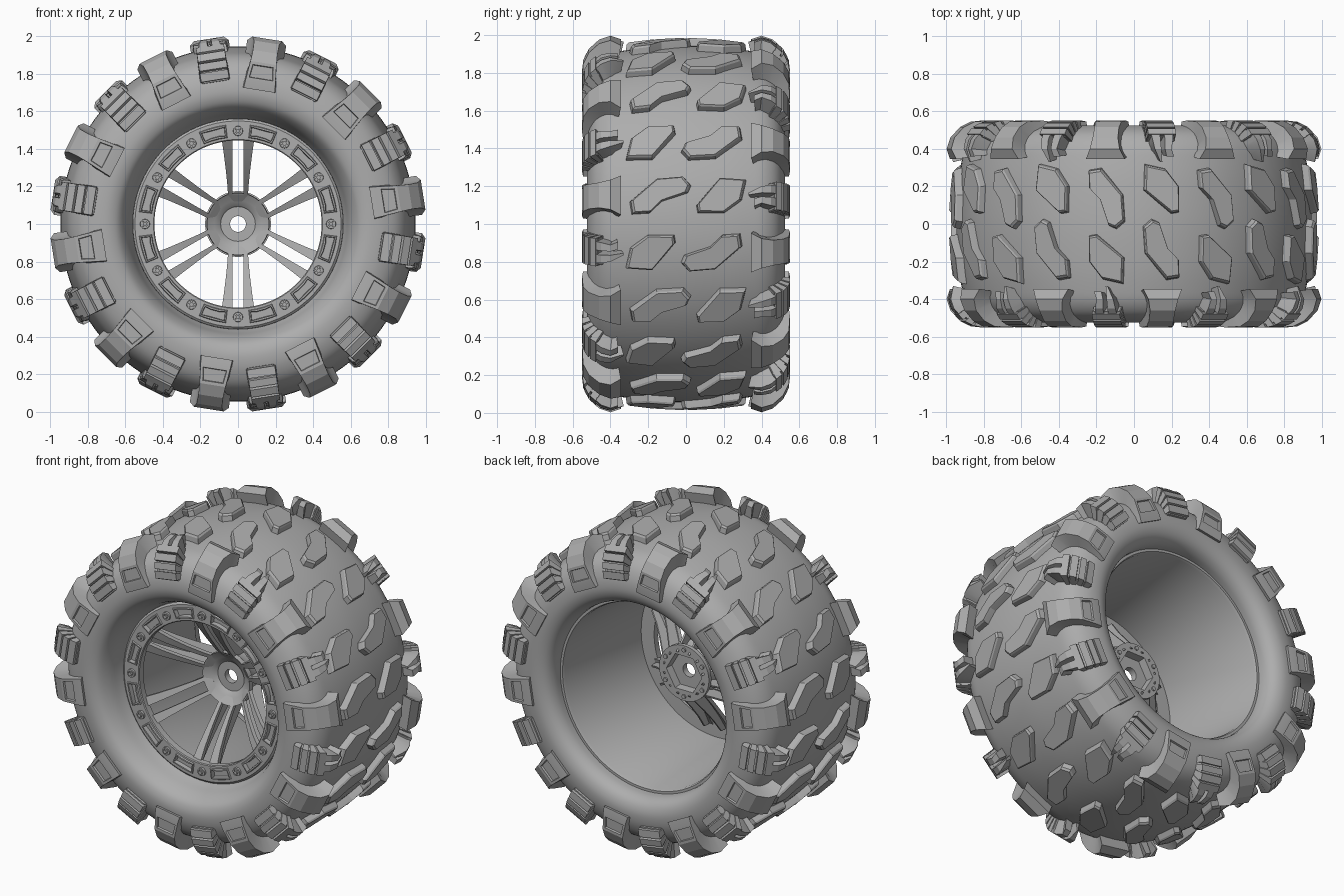
import bpy, bmesh
from math import sin, cos, pi, radians, degrees, atan2, hypot
from mathutils import Vector

if "Cube" in bpy.data.objects:
    bpy.data.objects.remove(bpy.data.objects["Cube"])

grey = bpy.data.materials.new("matte_grey")
grey.use_nodes = True
GREY = (0.42, 0.42, 0.42, 1)
grey.diffuse_color = GREY
grey.node_tree.nodes["Principled BSDF"].inputs["Base Color"].default_value = GREY
CENTRE = Vector((0, 0, 1))


def finish(name, bm, angle=32):
    bmesh.ops.recalc_face_normals(bm, faces=bm.faces[:])
    me = bpy.data.meshes.new(name)
    bm.to_mesh(me)
    bm.free()
    me.materials.append(grey)
    me.shade_smooth()
    me.set_sharp_from_angle(angle=radians(angle))
    return place(name, me)


def place(name, me, offset=(0, 0, 0), turned=False):
    ob = bpy.data.objects.new(name, me)
    ob.location = CENTRE + Vector(offset)
    if turned:
        ob.rotation_euler.x = pi
    bpy.context.collection.objects.link(ob)
    return ob


def polar(y, r, a):
    return (r * cos(a), y, r * sin(a))


def lathe(pts, angles=96):
    """Closed (y, r) profile spun round the axle; a third item makes it hexagonal."""
    if isinstance(angles, int):
        angles = [2 * pi * i / angles for i in range(angles)]
    bm = bmesh.new()
    rings = []
    for a in angles:
        hexed = cos(pi / 6) / cos((a + 1e-6) % (pi / 3) - pi / 6)
        rings.append([bm.verts.new(polar(p[0], p[1] * (hexed if len(p) > 2 else 1), a)) for p in pts])
    n = len(pts)
    for i, ring in enumerate(rings):
        nxt = rings[(i + 1) % len(rings)]
        for j in range(n):
            k = (j + 1) % n
            bm.faces.new((ring[j], ring[k], nxt[k], nxt[j]))
    bmesh.ops.remove_doubles(bm, verts=bm.verts[:], dist=1e-5)
    bmesh.ops.recalc_face_normals(bm, faces=bm.faces[:])
    return bm


def curve(pts, steps=4):
    """Smooth curve through the points."""
    v = [Vector(p) for p in pts]
    v = [v[0]] + v + [v[-1]]
    out = []
    for a, b, c, d in zip(v, v[1:], v[2:], v[3:]):
        for i in range(steps):
            t = i / steps
            out.append(0.5 * (2 * b + (c - a) * t + (2 * a - 5 * b + 4 * c - d) * t * t
                              + (3 * b - a - 3 * c + d) * t ** 3))
    return [tuple(p) for p in out + [v[-1]]]


def crown(y):
    return 0.945 - 0.25 * y * y


# Tyre carcass
shoulder = [(.42, .895), (.48, .85), (.515, .78), (.525, .71), (.515, .66), (.49, .625)]
tread = [(y, crown(y)) for y in (-.34, -.2, 0, .2, .34)]
profile = ([(-.34, .56), (-.38, .575), (-.44, .595)] + [(-y, r) for y, r in reversed(shoulder)]
           + tread + shoulder + [(.45, .605), (.40, .60)])
finish("tyre_body", lathe(curve(profile), 120))

# Centre tread blocks
short_block = [(-.31, -.085), (-.287, .02), (-.2, .085), (-.07, .085), (-.064, .048), (-.18, -.09)]
long_block = [(.016, .053), (0, .016), (-.13, -.027), (-.19, -.085), (-.277, -.09),
              (-.287, -.027), (-.154, .085), (-.02, .095)]


def add_block(bm, outline, a):
    mid = sum((Vector(p) for p in outline), Vector((0, 0))) / len(outline)
    loops = []
    for height, grow in ((-.02, 1.1), (.032, 1.03), (.042, .95)):
        ps = [mid + (Vector(p) - mid) * grow for p in outline]
        loops.append([bm.verts.new(polar(y, crown(y) + height, a + t / .95)) for y, t in ps])
    n = len(outline)
    for low, high in zip(loops, loops[1:]):
        for j in range(n):
            k = (j + 1) % n
            bm.faces.new((low[j], low[k], high[k], high[j]))
    bm.faces.new(loops[-1])
    bm.faces.new(loops[0][::-1])


# Shoulder lugs: strips swept over the shoulder, sunk towards the carcass
CORE = Vector((-.38, .76))


def add_strip(bm, stations, a):
    rows = []
    for y, r, t0, t1 in stations:
        yi, ri = Vector((y, r)).lerp(CORE, .5)
        rows.append([bm.verts.new(polar(*q)) for q in (
            (y, r, a + t0 / r), (y, r, a + t1 / r),
            (yi, ri, a + (t1 + .012) / r), (yi, ri, a + (t0 - .012) / r))])
    tops = []
    for p, q in zip(rows, rows[1:]):
        for j in range(4):
            k = (j + 1) % 4
            f = bm.faces.new((p[j], p[k], q[k], q[j]))
            if j == 0:
                tops.append(f)
    bm.faces.new(rows[0])
    bm.faces.new(rows[-1][::-1])
    return tops


wide = [(-.345, .98, .105), (-.40, 1.0, .08), (-.46, .98, .068), (-.515, .93, .066),
        (-.545, .87, .07), (-.55, .77, .08), (-.545, .725, .084)]
prong = [(-.40, .995, -.045, -.01), (-.45, .98, -.055, -.012), (-.50, .935, -.06, -.012)]
tips = ([(-.33, .975, -.012, -.002)], [(-.36, .985, -.06, -.02)])
rib_path = [Vector(p) for p in ((-.475, .965), (-.515, .93), (-.54, .88), (-.55, .83), (-.55, .77))]

blocks, wides, splits = bmesh.new(), bmesh.new(), bmesh.new()
pads = []
for i in range(10):
    a = radians(9 + 36 * i)
    b = a + radians(18)
    add_block(blocks, long_block, a)
    add_block(blocks, short_block, b)
    pads.append(add_strip(wides, [(y, r, -w, w) for y, r, w in wide], a)[4])
    add_strip(splits, tips[0] + prong, b)
    add_strip(splits, [(y, r, -t1, -t0) for y, r, t0, t1 in tips[1] + prong], b)
    # stacked ribs on a thin backing
    add_strip(splits, [(*p.lerp(CORE, .1), -.07, .07) for p in rib_path], b)
    for p, q in zip(rib_path, rib_path[1:]):
        add_strip(splits, [(*p.lerp(q, f), -.075, .075) for f in (.08, .85)], b)

# Rectangular recess on each wide lug
bmesh.ops.recalc_face_normals(wides, faces=wides.faces[:])
bmesh.ops.inset_individual(wides, faces=pads, thickness=.022, depth=0)
bmesh.ops.inset_individual(wides, faces=pads, thickness=.004, depth=-.012)

for name, bm in (("tread_blocks", blocks), ("wide_lugs", wides), ("split_lugs", splits)):
    ob = finish(name + "_front", bm, 20)
    place(name + "_back", ob.data, turned=True)

# Rim barrel
finish("rim_barrel", lathe([(.405, .605), (.405, .585), (.39, .578), (-.33, .535), (-.33, .548)]))

# Clamp ring with raised-edge pockets
angles = [radians(30 * k + d) for k in range(12) for d in (-7, -2.3, 2.3, 7, 12.3, 17.7)]
ring = lathe([(-.315, .445), (-.355, .445), (-.36, .45), (-.36, .462), (-.36, .53),
              (-.36, .548), (-.35, .56), (-.315, .56)], angles)
pockets = []
for f in ring.faces:
    c = f.calc_center_median()
    if c.y < -.359 and .47 < hypot(c.x, c.z) < .52 and 7 < degrees(atan2(c.z, c.x)) % 30 < 23:
        pockets.append(f)
bmesh.ops.inset_region(ring, faces=pockets, thickness=.004, depth=.008)
bmesh.ops.inset_region(ring, faces=pockets, thickness=.009, depth=0)
bmesh.ops.inset_region(ring, faces=pockets, thickness=.003, depth=-.028)
finish("clamp_ring", ring)

# Ring bolts
bolt = finish("ring_bolt", lathe([(-.35, 0), (-.35, .027), (-.372, .025), (-.372, .017), (-.366, .016),
                                  (-.366, .012, 1), (-.382, .012, 1), (-.382, 0)], 24))
for i in range(12):
    a = radians(30 * i)
    if i == 0:
        bolt.location = CENTRE + Vector(polar(0, .495, a))
    else:
        place("ring_bolt_%d" % i, bolt.data, polar(0, .495, a))

# Hub with through bore and hexagonal drive socket
finish("hub", lathe([(-.07, .042), (-.07, .092), (-.078, .098), (-.092, .125), (-.12, .165),
                     (-.09, .168), (-.06, .15), (-.01, .15), (-.005, .175), (.02, .175),
                     (.02, .125, 1), (-.03, .12, 1), (-.03, .042)], 72))
stud = finish("hub_stud", lathe([(.01, 0), (.01, .014), (.028, .013), (.028, 0)], 16))
for i in range(6):
    spot = polar(0, .148, radians(60 * i + 30))
    if i == 0:
        stud.location = CENTRE + Vector(spot)
    else:
        place("hub_stud_%d" % i, stud.data, spot)

# Paired spokes, each a dished plate with a thin fin behind
dish = [(.13, -.098, .052), (.20, -.158, .056), (.28, -.222, .064), (.37, -.287, .075), (.46, -.34, .088)]
spokes = bmesh.new()


def add_bar(rows, a):
    loops = []
    for r, y0, y1, v0, v1 in rows:
        loops.append([spokes.verts.new((r * cos(a) - v * sin(a), y, r * sin(a) + v * cos(a)))
                      for y, v in ((y0, v0), (y0, v1), (y1, v1), (y1, v0))])
    for p, q in zip(loops, loops[1:]):
        for j in range(4):
            k = (j + 1) % 4
            spokes.faces.new((p[j], p[k], q[k], q[j]))
    spokes.faces.new(loops[0])
    spokes.faces.new(loops[-1][::-1])


for i in range(6):
    a = radians(30 + 60 * i)
    for s in (-1, 1):
        add_bar([(r, y, y + .03, s * .03, s * w) for r, y, w in dish], a)
        add_bar([(r, y + .02, y + .13 - .17 * (r - .13), s * (w / 2 + .009), s * (w / 2 + .021))
                 for r, y, w in dish], a)
    # rounded slot root
    add_bar([(r, y, y + .03, -w, w) for r, y, w in ((.12, -.09, .05), (.155, -.119, .05))], a)
finish("spokes", spokes)
